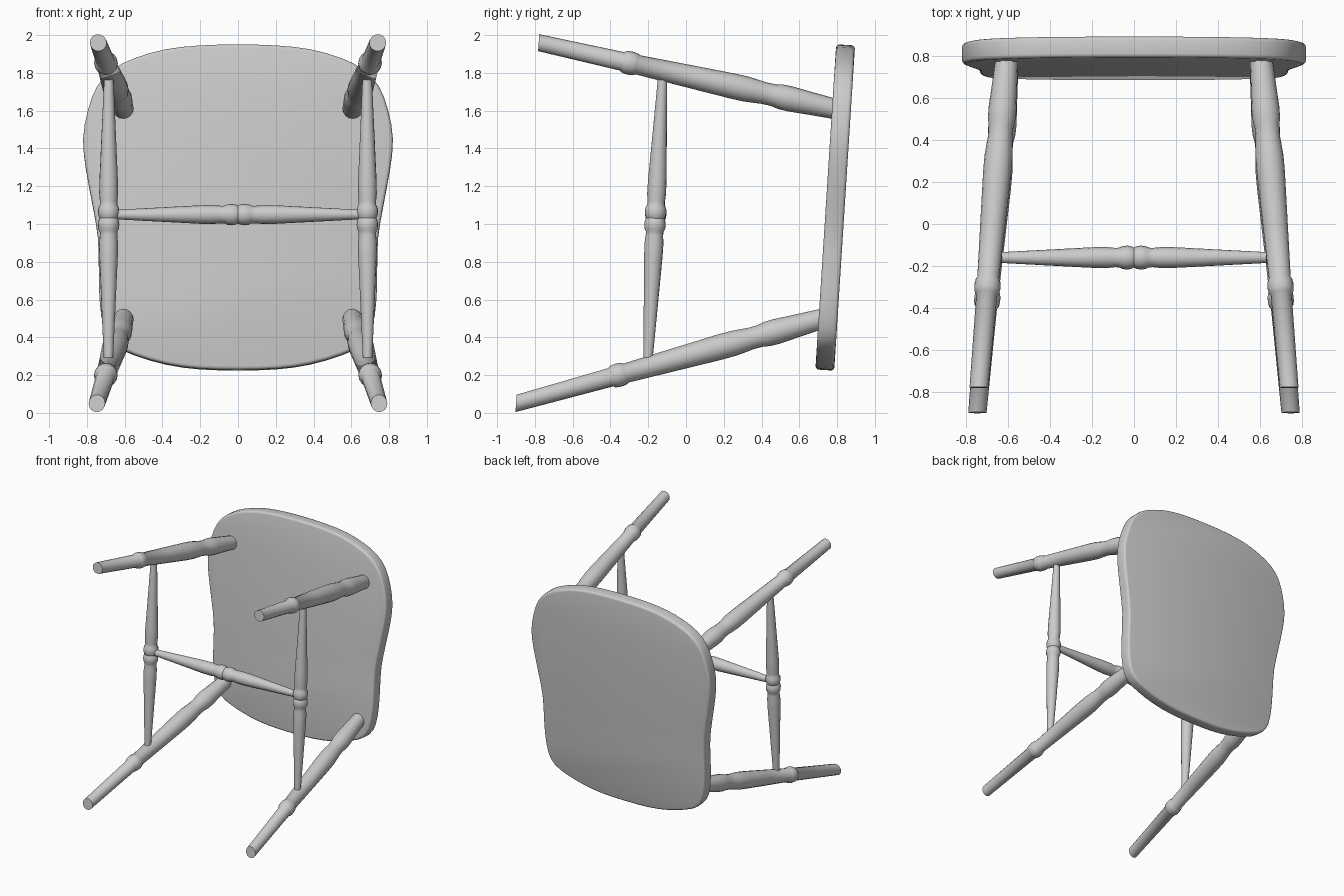
import bpy, bmesh, math
from mathutils import Vector, Matrix

cube = bpy.data.objects.get("Cube")
if cube:
    bpy.data.objects.remove(cube, do_unlink=True)

grey = bpy.data.materials.new("plain grey")
grey.use_nodes = True
grey.diffuse_color = (0.6, 0.6, 0.6, 1)
grey.node_tree.nodes["Principled BSDF"].inputs["Base Color"].default_value = (0.6, 0.6, 0.6, 1)

TILT = math.atan(0.064)
SEAT_NORMAL = Vector((0, math.cos(TILT), -math.sin(TILT)))


def finish(name, bm, angle=40):
    bmesh.ops.recalc_face_normals(bm, faces=bm.faces[:])
    mesh = bpy.data.meshes.new(name)
    bm.to_mesh(mesh)
    bm.free()
    mesh.materials.append(grey)
    obj = bpy.data.objects.new(name, mesh)
    bpy.context.collection.objects.link(obj)
    bpy.ops.object.select_all(action='DESELECT')
    obj.select_set(True)
    bpy.context.view_layer.objects.active = obj
    bpy.ops.object.shade_smooth_by_angle(angle=math.radians(angle))
    return obj


def turned(name, start, end, profile, cut=None, sides=16):
    """Lathe-turned rod: profile is (distance from start, radius)."""
    axis = (Vector(end) - Vector(start)).normalized()
    frame = Matrix.Translation(start) @ axis.to_track_quat('Z', 'Y').to_matrix().to_4x4()
    bm = bmesh.new()
    rings = []
    for d, r in profile:
        rings.append([bm.verts.new(frame @ Vector((r * math.cos(a), r * math.sin(a), d)))
                      for a in (math.tau * i / sides for i in range(sides))])
    for low, high in zip(rings, rings[1:]):
        for i in range(sides):
            j = (i + 1) % sides
            bm.faces.new((low[i], low[j], high[j], high[i]))
    bm.faces.new(rings[0])
    bm.faces.new(rings[-1])
    if cut:  # trim the foot flat, parallel to the seat
        geom = bm.verts[:] + bm.edges[:] + bm.faces[:]
        res = bmesh.ops.bisect_plane(bm, geom=geom, plane_co=cut, plane_no=SEAT_NORMAL,
                                     clear_inner=True)
        edges = [e for e in res["geom_cut"] if isinstance(e, bmesh.types.BMEdge)]
        bmesh.ops.contextual_create(bm, geom=edges)
    return finish(name, bm)


# Seat: waisted outline, extruded along its thickness with eased edges
half = [(0, 1.95), (0.2, 1.945), (0.38, 1.925), (0.54, 1.88), (0.66, 1.82), (0.745, 1.73),
        (0.795, 1.6), (0.82, 1.45), (0.805, 1.29), (0.77, 1.1), (0.742, 0.93), (0.737, 0.76),
        (0.733, 0.6), (0.71, 0.45), (0.655, 0.36), (0.55, 0.305), (0.38, 0.255), (0.2, 0.23),
        (0, 0.225)]
outline = half + [(-x, z) for x, z in half[-2:0:-1]]
MID = 1.09
seat_frame = Matrix.Translation((0, 0.79, MID)) @ Matrix.Rotation(-TILT, 4, 'X')
bm = bmesh.new()
count = len(outline)
pts = []
for i in range(count):  # one smoothed midpoint between neighbours
    a, b, c, d = (Vector(outline[(i + k) % count]) for k in (-1, 0, 1, 2))
    pts += [b, (b + c) * 0.5625 - (a + d) * 0.0625]
face = bm.faces.new([bm.verts.new((p.x, -0.05, p.y - MID)) for p in pts])
ext = bmesh.ops.extrude_face_region(bm, geom=[face])
bmesh.ops.translate(bm, vec=(0, 0.1, 0),
                    verts=[v for v in ext["geom"] if isinstance(v, bmesh.types.BMVert)])
bm.normal_update()
rims = [e for e in bm.edges if abs(e.verts[0].co.y - e.verts[1].co.y) < 0.01]
bmesh.ops.bevel(bm, geom=rims, offset=0.018, segments=3, profile=0.5, affect='EDGES')
bm.transform(seat_frame)
finish("seat", bm)

# Legs: turned with a bulb under the seat and a ring above the foot
leg_profile = [(-0.04, 0.053), (0, 0.054), (0.12, 0.06), (0.24, 0.067), (0.29, 0.066),
               (0.33, 0.059), (0.38, 0.058), (0.43, 0.063), (0.48, 0.067), (0.56, 0.067),
               (0.8, 0.06), (1.07, 0.052), (1.08, 0.058), (1.1, 0.062), (1.125, 0.062),
               (1.145, 0.058), (1.155, 0.05), (1.8, 0.042)]
leg_ends = {"lower": ((0.607, 0.71, 0.495), (0.747, -0.9, 0.05)),
            "upper": ((0.607, 0.785, 1.61), (0.74, -0.78, 1.96))}

# Stretchers: tapered towards both ends, twin beads in the middle
half_rod = [(0, 0.048), (0.01, 0.053), (0.03, 0.057), (0.055, 0.055), (0.07, 0.047),
            (0.09, 0.046), (0.13, 0.05), (0.2, 0.049)]


def stretcher(name, start, end):
    start, end = Vector(start), Vector(end)
    reach = (end - start).length / 2
    side = half_rod + [(reach, 0.023)]
    rod = [(reach - d, r) for d, r in side[::-1]] + [(reach + d, r) for d, r in side[1:]]
    turned(name, start, end, rod)


for side, s in (("left", 1), ("right", -1)):
    for level, (top, foot) in leg_ends.items():
        turned(f"{level}_{side}_leg", (s * top[0], *top[1:]), (s * foot[0], *foot[1:]),
               leg_profile, cut=foot)
    stretcher(f"{side}_stretcher", (s * 0.686, -0.203, 0.25), (s * 0.684, -0.122, 1.81))
stretcher("cross_stretcher", (-0.685, -0.16, 1.05), (0.685, -0.16, 1.05))
